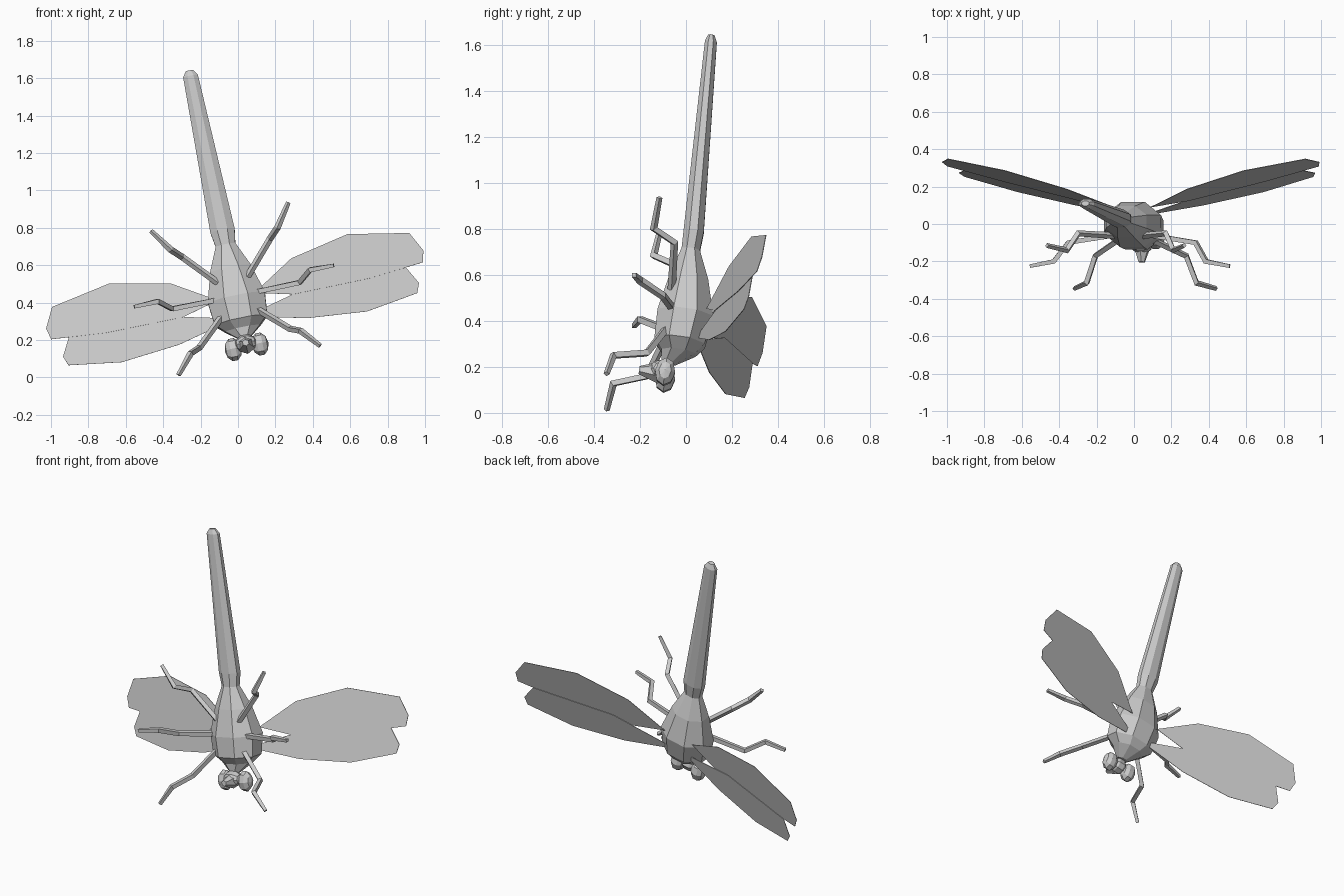
import bpy, bmesh, math
from mathutils import Vector, Matrix

cube = bpy.data.objects.get("Cube")
if cube:
    bpy.data.objects.remove(cube, do_unlink=True)

grey = bpy.data.materials.new("plain grey")
grey.use_nodes = True
grey.diffuse_color = (0.6, 0.6, 0.6, 1)
grey.node_tree.nodes["Principled BSDF"].inputs["Base Color"].default_value = (0.6, 0.6, 0.6, 1)

# Insect frame: x = its left, y = its back, z = towards the tail tip
TAIL = Vector((-0.201, 0.132, 0.971)).normalized()
LEFT = Vector((0.979, 0, 0.205))
LEFT = (LEFT - TAIL * LEFT.dot(TAIL)).normalized()
BACK = TAIL.cross(LEFT)
POSE = Matrix.Translation((0, 0, 0.385)) @ Matrix((LEFT, BACK, TAIL)).transposed().to_4x4()


def finish(name, bm, mirror=False):
    bmesh.ops.recalc_face_normals(bm, faces=bm.faces)
    mesh = bpy.data.meshes.new(name)
    bm.to_mesh(mesh)
    bm.free()
    mesh.materials.append(grey)
    ob = bpy.data.objects.new(name, mesh)
    bpy.context.collection.objects.link(ob)
    ob.matrix_world = POSE
    if mirror:
        mod = ob.modifiers.new("Mirror", 'MIRROR')
        mod.use_axis = (True, False, False)
    return ob


def loft(name, rings, mirror=False):
    """Skin a list of point rings and close both ends."""
    bm = bmesh.new()
    loops = [[bm.verts.new(p) for p in ring] for ring in rings]
    n = len(loops[0])
    for a, b in zip(loops, loops[1:]):
        for i in range(n):
            j = (i + 1) % n
            bm.faces.new((a[i], a[j], b[j], b[i]))
    bm.faces.new(loops[0])
    bm.faces.new(loops[-1])
    return finish(name, bm, mirror)


def body_ring(z, y, width, depth, sides=8):
    k = 1 / math.cos(math.pi / sides)
    angles = [(i + 0.5) * math.tau / sides for i in range(sides)]
    return [Vector((width * k * math.cos(t), y + depth * k * math.sin(t), z)) for t in angles]


# Thorax and tail: height along body, centre, half width, half depth
loft("thorax", [body_ring(*r) for r in (
    (-0.185, -0.053, 0.033, 0.03), (-0.13, -0.016, 0.095, 0.075),
    (-0.085, -0.017, 0.143, 0.11), (0.04, -0.008, 0.155, 0.122),
    (0.2, -0.014, 0.11, 0.085), (0.33, -0.023, 0.053, 0.04))])
loft("tail", [body_ring(*r) for r in (
    (0.325, -0.023, 0.053, 0.04), (0.41, -0.021, 0.066, 0.044),
    (1.255, -0.058, 0.04, 0.026), (1.285, -0.06, 0.02, 0.014))])


def ball(name, centre, radii, mirror=False):
    bm = bmesh.new()
    m = Matrix.Translation(centre) @ Matrix.Diagonal((*radii, 1)) @ Matrix.Rotation(math.pi / 2, 4, 'Y')
    bmesh.ops.create_uvsphere(bm, u_segments=8, v_segments=5, radius=1, matrix=m)
    return finish(name, bm, mirror)


# Head, muzzle and bulging eyes
ball("head", (0, -0.08, -0.22), (0.06, 0.055, 0.05))
bm = bmesh.new()
bmesh.ops.create_cone(bm, cap_ends=True, segments=6, radius1=0.05, radius2=0.018, depth=0.09,
                      matrix=Matrix.Translation((0, -0.13, -0.228)) @ Matrix.Rotation(math.pi / 2, 4, 'X'))
finish("muzzle", bm)
ball("eyes", (0.073, -0.06, -0.236), (0.046, 0.046, 0.064), True)


# Wings: thin flat outlines lying on a raised, slanted plane
def wings(name, outline, lift):
    half = 0.0015
    rings = [[Vector((x, 0.05 + lift + 0.24 * x + 0.15 * z + s, z)) for x, z in outline]
             for s in (-half, half)]
    return loft(name, rings, True)


wings("hind_wings", [(0.1, 0.06), (0.33, 0.212), (0.65, 0.29), (0.975, 0.238), (1.03, 0.13),
                     (1.015, 0.066), (0.72, 0.03), (0.3, 0.015)], 0)
wings("fore_wings", [(0.08, -0.045), (0.42, 0.05), (0.919, 0.057), (0.972, -0.042),
                     (0.952, -0.095), (0.67, -0.147), (0.35, -0.127), (0.08, -0.07)], 0.004)


# Legs: square tubes through four joints
def legs(name, joints):
    pts = [Vector(p) for p in joints]
    rings = []
    for i, p in enumerate(pts):
        into = (p - pts[max(i - 1, 0)]).normalized()
        out = (pts[min(i + 1, len(pts) - 1)] - p).normalized()
        t = (into + out).normalized()
        u = t.cross(Vector((0, 0.6, 0.8)) if abs(t.z) < 0.5 else Vector((0, 1, 0))).normalized()
        v = t.cross(u)
        r = 0.018 if i < 3 else 0.013
        rings.append([p + u * r, p + v * r, p - u * r, p - v * r])
    return loft(name, rings, True)


legs("hind_legs", [(0.08, -0.08, 0.13), (0.239, -0.091, 0.304),
                   (0.291, -0.187, 0.343), (0.375, -0.178, 0.465)])
legs("middle_legs", [(0.11, -0.068, 0.043), (0.348, -0.106, 0.04),
                     (0.416, -0.213, 0.081), (0.545, -0.237, 0.075)])
legs("front_legs", [(0.09, -0.078, -0.045), (0.248, -0.145, -0.2),
                    (0.3, -0.286, -0.24), (0.387, -0.302, -0.343)])
